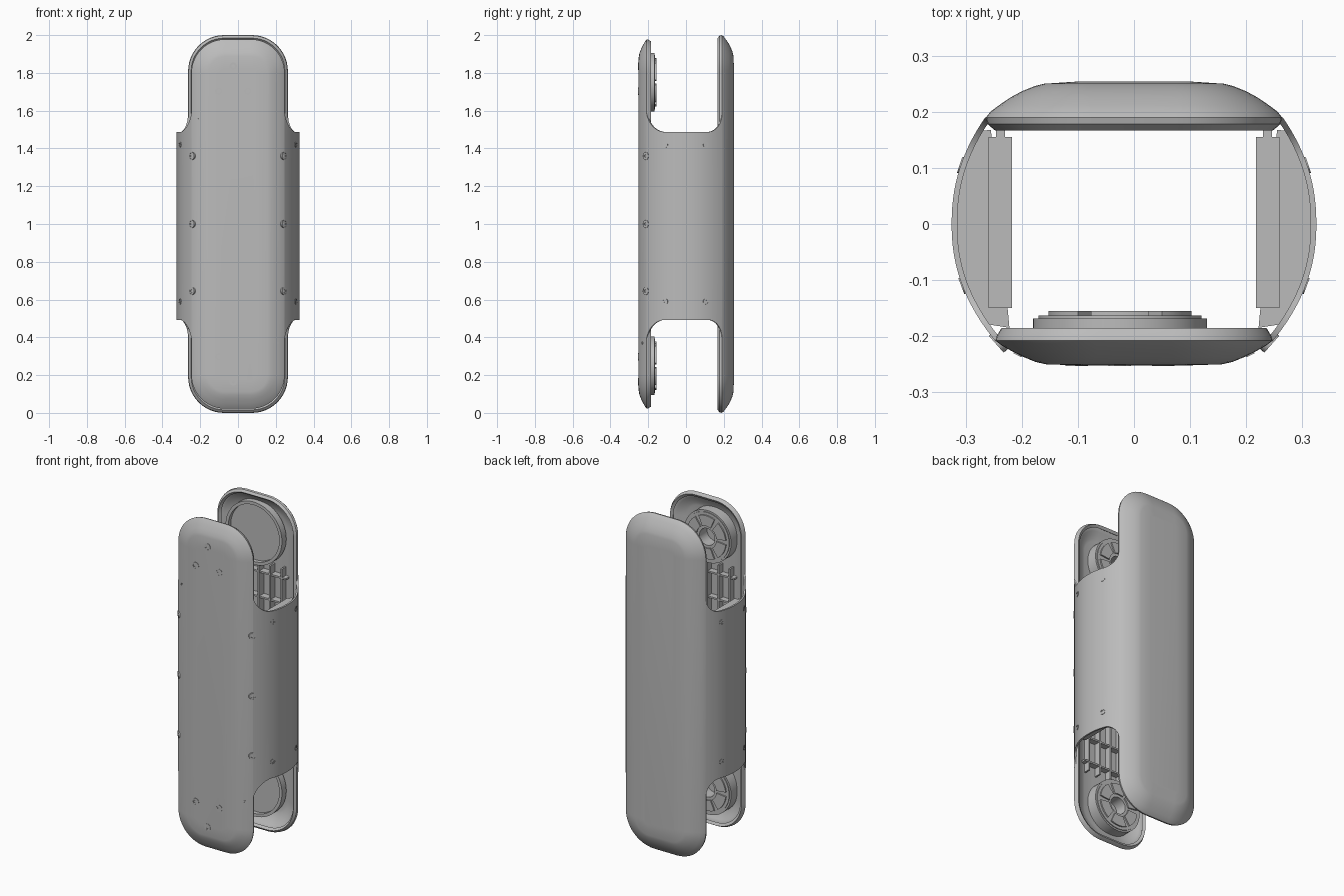
import bpy, bmesh, math
from mathutils import Vector, Matrix

if "Cube" in bpy.data.objects:
    bpy.data.objects.remove(bpy.data.objects["Cube"])

grey = bpy.data.materials.new("housing grey")
grey.use_nodes = True
GREY = (0.5, 0.5, 0.5, 1)
grey.diffuse_color = GREY
grey.node_tree.nodes["Principled BSDF"].inputs["Base Color"].default_value = GREY
parts = []


def finish(name, bm, fix_normals=True):
    if fix_normals:
        bmesh.ops.recalc_face_normals(bm, faces=bm.faces)
    mesh = bpy.data.meshes.new(name)
    bm.to_mesh(mesh)
    bm.free()
    obj = bpy.data.objects.new(name, mesh)
    mesh.materials.append(grey)
    bpy.context.collection.objects.link(obj)
    parts.append(obj)
    return obj


def box(bm, lo, hi):
    lo, hi = Vector(lo), Vector(hi)
    m = Matrix.Translation((lo + hi) / 2) @ Matrix.Diagonal((*(hi - lo), 1))
    bmesh.ops.create_cube(bm, size=1, matrix=m)


def sector(bm, m, r0, r1, h0, h1, a0=0.0, a1=math.tau, n=48):
    """Solid ring or ring segment around the local z axis of matrix m."""
    full = a1 - a0 > 6.28
    rows = []
    for i in range(n if full else n + 1):
        a = a0 + (a1 - a0) * i / n
        c, s = math.cos(a), math.sin(a)
        rows.append([bm.verts.new(m @ Vector((r * c, r * s, h)))
                     for r, h in ((r0, h0), (r1, h0), (r1, h1), (r0, h1))])
    for i in range(n):
        p, q = rows[i], rows[(i + 1) % len(rows)]
        for k in range(4):
            bm.faces.new((p[k], p[k - 1], q[k - 1], q[k]))
    if not full:
        bm.faces.new(rows[0])
        bm.faces.new(rows[-1][::-1])


def axis(pos, direction):
    """Matrix whose local z points along direction."""
    return Matrix.Translation(pos) @ Vector(direction).to_track_quat('Z', 'Y').to_matrix().to_4x4()


def solidify(obj, thickness):
    mod = obj.modifiers.new("thickness", 'SOLIDIFY')
    mod.thickness, mod.offset = thickness, -1


# Long dished cover, lofted through inset rounded rectangles
def cover(name, half_w, half_h, radius, profile, back):
    bm = bmesh.new()
    rings = []
    for y, inset in profile:
        r = radius - inset
        ring = []
        for q, (sx, sz) in enumerate(((1, 1), (-1, 1), (-1, -1), (1, -1))):
            for k in range(13):
                a = math.pi / 2 * (q + k / 12)
                ring.append(bm.verts.new((sx * (half_w - radius) + r * math.cos(a), y,
                                          1 + sz * (half_h - radius) + r * math.sin(a))))
        rings.append(ring)
    n = len(rings[0])
    for lower, upper in zip(rings, rings[1:]):
        for i in range(n):
            j = (i + 1) % n
            bm.faces.new((lower[i], lower[j], upper[j], upper[i]))
    bm.faces.new(rings[-1])
    if back:
        bmesh.ops.reverse_faces(bm, faces=bm.faces)
    solidify(finish(name, bm, False), 0.018)


cover("back_cover", 0.264, 1.0, 0.19,
      [(0.167, 0.016), (0.178, 0.003), (0.19, 0), (0.2, 0.008), (0.212, 0.024), (0.225, 0.043),
       (0.237, 0.065), (0.246, 0.088), (0.25, 0.104), (0.254, 0.165)], True)
cover("front_cover", 0.247, 0.978, 0.18,
      [(-0.185, 0.011), (-0.2, 0.002), (-0.208, 0), (-0.217, 0.012), (-0.227, 0.03),
       (-0.237, 0.05), (-0.246, 0.072), (-0.25, 0.09), (-0.252, 0.15)], False)


# Bulging side walls with a filleted notch at each end
def wall_x(y):
    if y > 0:
        return 0.325 - 0.06 * (y / 0.19) ** 2.2
    return 0.325 - 0.079 * (-y / 0.21) ** 2.2


def wall_half_height(y):
    edge, a, b = (0.19, 0.075, 0.09) if y > 0 else (0.21, 0.1, 0.12)
    u = min(1, max(0, (abs(y) - edge + a) / a))
    return 0.497 + b * (1 - math.sqrt(1 - u * u))


STEPS = 44
wall_ys = [-0.01 - 0.2 * math.cos(math.pi * i / STEPS) for i in range(STEPS + 1)]
bm = bmesh.new()
columns = []
for y in wall_ys:
    h = wall_half_height(y)
    columns.append([bm.verts.new((wall_x(y), y, 0.99 + s * h)) for s in (-1, -0.5, 0, 0.5, 1)])
for p, q in zip(columns, columns[1:]):
    for j in range(4):
        bm.faces.new((p[j], q[j], q[j + 1], p[j + 1]))
walls = finish("side_walls", bm, False)
walls.modifiers.new("mirror", 'MIRROR')
solidify(walls, 0.01)

# Inner rails and shelves behind the side walls
bm = bmesh.new()
for s in (-1, 1):
    box(bm, (s * 0.238 - 0.021, -0.15, 0.56), (s * 0.238 + 0.021, 0.155, 1.44))
    box(bm, (s * 0.238 - 0.008, 0.15, 0.56), (s * 0.238 + 0.008, 0.172, 1.44))
finish("inner_rails", bm)

bm = bmesh.new()
for s in (-1, 1):
    for z in (0.57, 1.41):
        outline = [(wall_x(y) - 0.006, y) for y in wall_ys if -0.185 < y < 0.168]
        outline += [(0.255, 0.168), (0.222, -0.185)]
        face = bm.faces.new([bm.verts.new((s * x, y, z)) for x, y in outline])
        top = bmesh.ops.extrude_face_region(bm, geom=[face])["geom"]
        bmesh.ops.translate(bm, vec=(0, 0, 0.02),
                            verts=[v for v in top if isinstance(v, bmesh.types.BMVert)])
finish("inner_shelves", bm)

# Stiffening ribs inside both covers
for name, y0, y1 in (("back_ribs", 0.192, 0.24), ("front_ribs", -0.237, -0.195)):
    bm = bmesh.new()
    for x in (-0.15, -0.075, 0, 0.075, 0.15):
        box(bm, (x - 0.005, y0, 0.42), (x + 0.005, y1, 1.58))
    for k in range(8):
        z = 0.475 + 0.15 * k
        box(bm, (-0.18, y0 + 0.003, z - 0.005), (0.18, y1 - 0.003, z + 0.005))
    finish(name, bm)

# Joint hubs on the front cover and round cups on the back cover
HUB_X = -0.025
hub, pads, cup = bmesh.new(), bmesh.new(), bmesh.new()
for z in (0.25, 1.75):
    m = axis((HUB_X, 0, z), (0, 1, 0))
    sector(hub, m, 0.05, 0.145, -0.235, -0.163)
    sector(hub, m, 0.14, 0.155, -0.235, -0.168)
    for k in range(6):
        a = math.radians(60 * k + 6)
        sector(pads, m, 0.066, 0.128, -0.17, -0.155, a, a + math.radians(48), 8)
    sector(cup, m, 0.168, 0.186, 0.184, 0.225, n=64)
    sector(cup, m, 0.0005, 0.17, 0.208, 0.22, n=64)
finish("joint_hubs", hub)
finish("hub_pads", pads)
finish("joint_cups", cup)

# Screw rings: position, outward direction and radius
screws = []
for s in (-1, 1):
    for z in (0.645, 1.0, 1.36):
        screws.append(((s * 0.244, -0.213, z), (s * 0.75, -0.66, 0), 0.02))
    for z in (0.59, 1.42):
        for y in (-0.11, 0.105):
            slope = (wall_x(y + 0.001) - wall_x(y - 0.001)) / 0.002
            screws.append(((s * wall_x(y), y, z), (s, -slope, 0), 0.015))
    for x, h in ((HUB_X, 0.835), (HUB_X - 0.077, 0.703), (HUB_X + 0.077, 0.703)):
        screws.append(((x, -0.2515, 1 + s * h), (0, -1, 0), 0.02))
    screws.append(((s * 0.207, -0.232, 0.963 - s * 0.593), (s * 0.45, -0.9, 0), 0.008))

bm = bmesh.new()
for pos, direction, r in screws:
    m = axis(pos, direction)
    sector(bm, m, r * 0.82, r, -0.008, 0.002, n=24)
    sector(bm, m, r * 0.45, r * 0.84, -0.008, 0.001, n=24)
finish("screw_rings", bm)

# Apply modifiers, then smooth the curved faces
bpy.ops.object.select_all(action='DESELECT')
for obj in parts:
    obj.select_set(True)
bpy.context.view_layer.objects.active = parts[0]
bpy.ops.object.convert(target='MESH')
bpy.ops.object.shade_smooth_by_angle(angle=math.radians(32))
